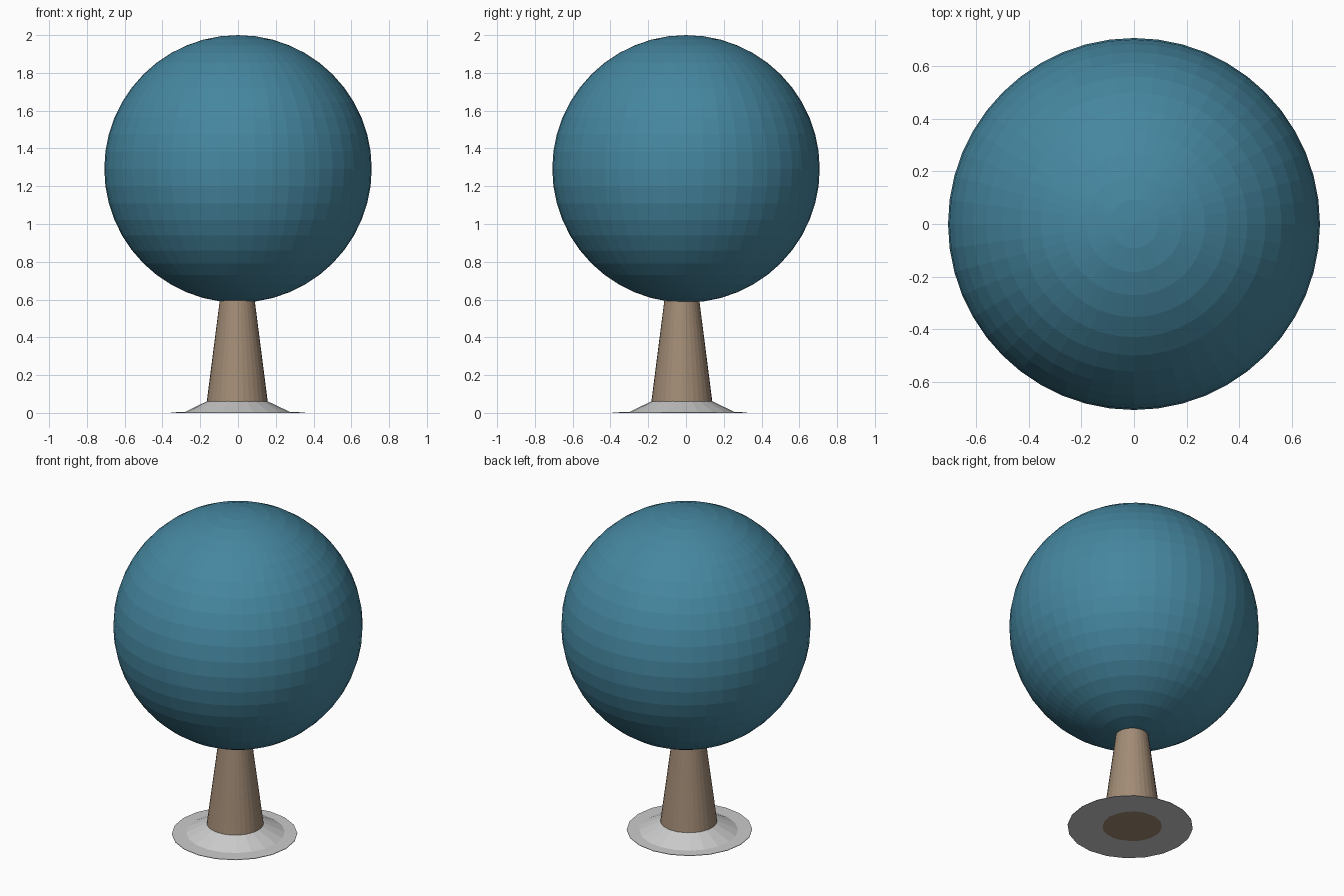
import bpy, bmesh
from math import sin, cos, pi

if "Cube" in bpy.data.objects:
    bpy.data.objects.remove(bpy.data.objects["Cube"])


def material(name, color):
    m = bpy.data.materials.new(name)
    m.diffuse_color = (*color, 1)
    m.use_nodes = True
    m.node_tree.nodes["Principled BSDF"].inputs["Base Color"].default_value = m.diffuse_color
    return m


def lathe(name, rings, segments, mat=None, caps=True):
    """Bridge circles given as (radius, z, centre x, centre y)."""
    bm = bmesh.new()
    loops = []
    for r, z, cx, cy in rings:
        if r < 1e-5:
            loops.append([bm.verts.new((cx, cy, z))] * segments)
        else:
            loops.append([bm.verts.new((cx + r * cos(2 * pi * i / segments),
                                        cy + r * sin(2 * pi * i / segments), z))
                          for i in range(segments)])
    for a, b in zip(loops, loops[1:]):
        for i in range(segments):
            j = (i + 1) % segments
            bm.faces.new(list(dict.fromkeys((a[i], a[j], b[j], b[i]))))
    if caps:
        for loop in (loops[0], loops[-1]):
            if len(set(loop)) > 2:
                bm.faces.new(loop)
    bmesh.ops.recalc_face_normals(bm, faces=bm.faces)
    mesh = bpy.data.meshes.new(name)
    bm.to_mesh(mesh)
    bm.free()
    obj = bpy.data.objects.new(name, mesh)
    bpy.context.collection.objects.link(obj)
    if mat:
        mesh.materials.append(mat)
    return obj


teal = material("teal", (0.06, 0.24, 0.35))
brown = material("brown", (0.36, 0.26, 0.18))

# Round crown, flattened on its lowest ring where the trunk meets it
R, steps = 0.708, 24
crown = [(R * sin(pi * k / steps), 2 - R - R * cos(pi * k / steps), 0, 0)
         for k in range(1, steps)] + [(0, 2, 0, 0)]
lathe("crown", crown, 48, teal)

# Tapered trunk reaching the ground
lathe("trunk", [(0.169, 0, -0.004, -0.022), (0.092, 0.6, -0.004, -0.022)], 32, brown)

# Thin base plate with a sloped collar around the trunk
lathe("base", [(0.167, 0, -0.004, -0.022), (0.356, 0, 0, -0.034),
               (0.356, 0.003, 0, -0.034), (0.28, 0.004, -0.003, -0.021),
               (0.16, 0.062, -0.004, -0.022)], 20, caps=False)
